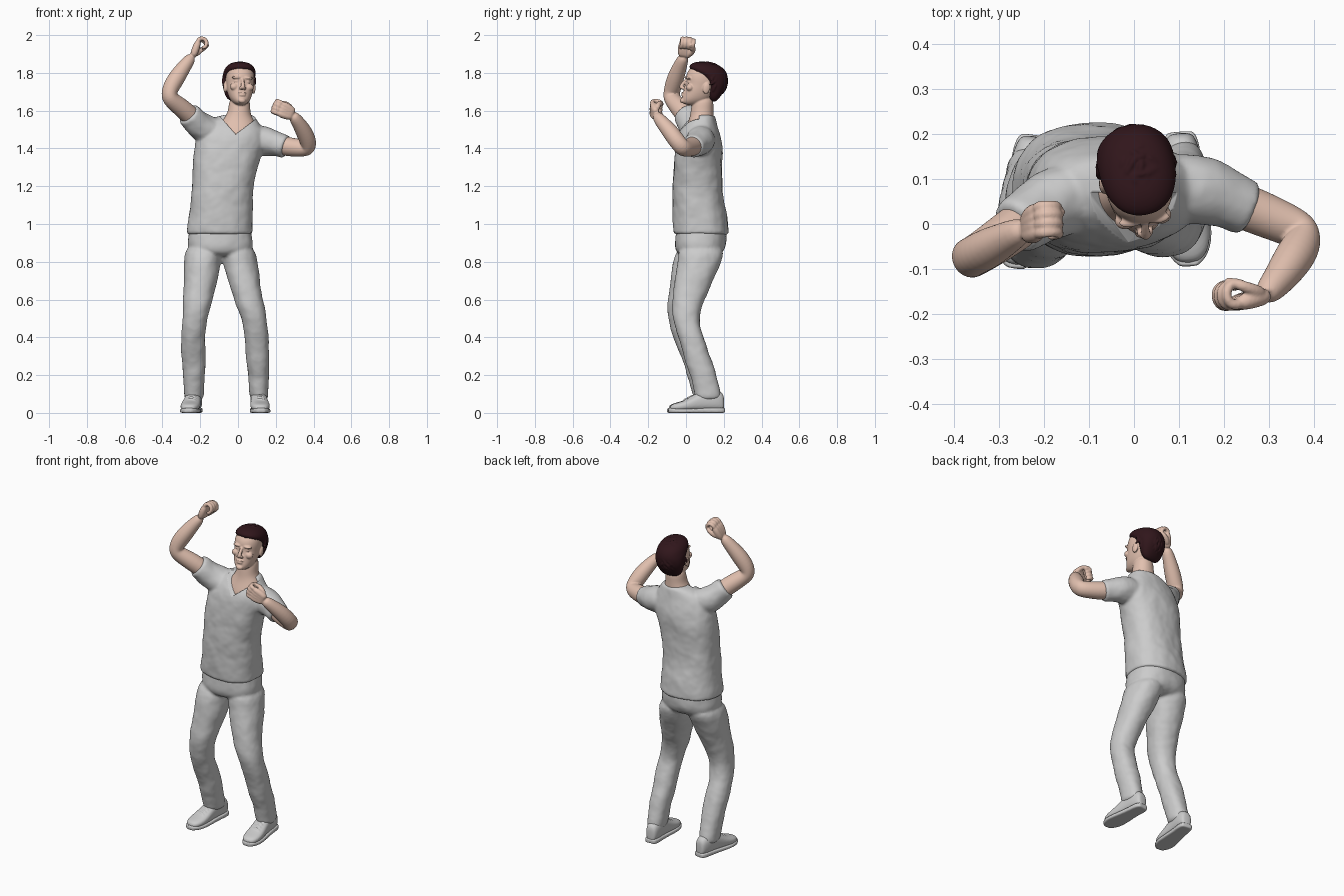
import bpy, bmesh, math, random
from math import sin, cos, pi, copysign
from mathutils import Vector, Matrix

random.seed(4)


def material(name, rgb):
    m = bpy.data.materials.new(name)
    m.diffuse_color = (*rgb, 1)
    return m


SKIN = material("skin", (0.76, 0.53, 0.43))
HAIR = material("dark_hair", (0.03, 0.008, 0.011))
FOLDS = bpy.data.textures.new("cloth_folds", 'CLOUDS')
FOLDS.noise_scale = 0.11


def loft(bm, rings):
    loops = [[bm.verts.new(p) for p in r] for r in rings]
    n = len(loops[0])
    for a, b in zip(loops, loops[1:]):
        for i in range(n):
            bm.faces.new((a[i], a[(i + 1) % n], b[(i + 1) % n], b[i]))
    bm.faces.new(loops[0][::-1])
    bm.faces.new(loops[-1])


def stack(bm, rows, M=Matrix(), p=2.4, n=28):
    """Superellipse sections; each row is x min, x max, y min, y max, z."""
    def se(v):
        return copysign(abs(v) ** (2 / p), v)
    loft(bm, [[M @ Vector(((a + b) / 2 + (b - a) / 2 * se(cos(2 * pi * i / n)),
                           (c + d) / 2 + (d - c) / 2 * se(sin(2 * pi * i / n)), z))
               for i in range(n)] for a, b, c, d, z in rows])


def tube(bm, pts, n=12):
    """Round tube through (x, y, z, radius) points."""
    P = [Vector(p[:3]) for p in pts]
    rings, old, u = [], None, None
    for i, p in enumerate(P):
        t = (P[min(i + 1, len(P) - 1)] - P[max(i - 1, 0)]).normalized()
        u = t.orthogonal().normalized() if old is None else old.rotation_difference(t) @ u
        old, v = t, t.cross(u)
        rings.append([p + (u * cos(2 * pi * k / n) + v * sin(2 * pi * k / n)) * pts[i][3] for k in range(n)])
    loft(bm, rings)


def ball(bm, c, r):
    bmesh.ops.create_icosphere(bm, subdivisions=3, radius=1,
                               matrix=Matrix.Translation(c) @ Matrix.Diagonal((*r, 1)))


def finish(bm, name, mat=None, voxel=0.008, smooth=4, folds=0.0):
    bmesh.ops.recalc_face_normals(bm, faces=bm.faces)
    me = bpy.data.meshes.new(name)
    bm.to_mesh(me)
    bm.free()
    me.polygons.foreach_set("use_smooth", [True] * len(me.polygons))
    ob = bpy.data.objects.new(name, me)
    bpy.context.collection.objects.link(ob)
    if mat:
        me.materials.append(mat)
    ob.modifiers.new("round", 'SUBSURF').levels = 2
    ob.modifiers["round"].render_levels = 2
    if voxel:
        r = ob.modifiers.new("merge", 'REMESH')
        r.mode, r.voxel_size, r.use_smooth_shade = 'VOXEL', voxel, True
    if folds:
        d = ob.modifiers.new("folds", 'DISPLACE')
        d.texture, d.strength, d.mid_level = FOLDS, folds, 0.5
    if smooth:
        s = ob.modifiers.new("relax", 'SMOOTH')
        s.factor, s.iterations = 0.5, smooth
    return ob


# shirt: trunk plus two sleeves, fused
bm = bmesh.new()
stack(bm, [(-.272, .08, -.064, .226, .94), (-.272, .081, -.066, .227, .955), (-.268, .08, -.07, .222, 1.0),
           (-.252, .076, -.07, .204, 1.1), (-.243, .08, -.07, .192, 1.2), (-.242, .1, -.066, .192, 1.3),
           (-.236, .14, -.058, .195, 1.4), (-.215, .145, -.045, .185, 1.47), (-.19, .12, -.015, .165, 1.525),
           (-.12, .09, .015, .155, 1.565), (-.08, .08, .03, .145, 1.58)])
tube(bm, [(-.08, .075, 1.47, .08), (-.18, .05, 1.5, .08), (-.225, .02, 1.54, .07), (-.26, -.006, 1.58, .064),
          (-.266, -.011, 1.586, .063)], 20)
tube(bm, [(.03, .085, 1.45, .08), (.14, .08, 1.44, .08), (.2, .058, 1.425, .068), (.25, .036, 1.41, .062),
          (.257, .033, 1.408, .061)], 20)
shirt = finish(bm, "shirt", folds=.014)

# helper that opens the v-neck
bm = bmesh.new()
vee = [(-.1, 1.575), (-.012, 1.475), (.1, 1.56), (.1, 1.7), (-.1, 1.7)]
loft(bm, [[(x, y, z) for x, z in vee] for y in (-.2, .07)])
cutter = finish(bm, "neckline_cutter", voxel=0, smooth=0)
cutter.modifiers.clear()
cutter.hide_render = True
cutter.display_type = 'WIRE'
cut = shirt.modifiers.new("neckline", 'BOOLEAN')
cut.object, cut.operation, cut.solver = cutter, 'DIFFERENCE', 'EXACT'

# trousers: hips and two bent legs; leg rows are cx, cy, z, rx, ry
right = [(-.18, .085, .9, .095, .125), (-.187, .047, .8, .1, .117), (-.2, .02, .7, .088, .1),
         (-.212, -.015, .6, .078, .083), (-.228, -.033, .5, .065, .069), (-.237, 0, .4, .064, .068),
         (-.235, .043, .3, .064, .07), (-.233, .075, .2, .06, .069), (-.235, .105, .1, .053, .068),
         (-.235, .112, .065, .051, .066)]
left = [(-.01, .085, .9, .092, .128), (.01, .072, .8, .092, .117), (.033, .042, .7, .083, .103),
        (.055, .01, .6, .077, .083), (.088, -.007, .5, .067, .068), (.099, .025, .4, .063, .068),
        (.102, .06, .3, .061, .07), (.108, .09, .2, .057, .07), (.111, .117, .1, .05, .07),
        (.112, .122, .065, .048, .068)]
bm = bmesh.new()
stack(bm, [(-.25, .065, -.05, .205, 1.02), (-.262, .075, -.055, .217, .94), (-.27, .085, -.06, .212, .88),
           (-.24, .06, -.045, .18, .82)])
for leg in (right, left):
    stack(bm, [(x - a, x + a, y - b, y + b, z) for x, y, z, a, b in leg], p=2.2)
finish(bm, "trousers", folds=.012)

# shoes: upper, laces and sole, drawn heel to toe
for side, heel, yaw in (("right", (-.222, .198, 0), -.14), ("left", (.102, .205, 0), .07)):
    M = Matrix.Translation(heel) @ Matrix.Rotation(yaw, 4, 'Z') @ Matrix.Rotation(pi / 2, 4, 'X')
    bm = bmesh.new()
    stack(bm, [(-w, w, .01, h, t) for t, w, h in (
        (.003, .02, .08), (.012, .033, .11), (.05, .042, .125), (.1, .043, .125), (.14, .045, .105),
        (.19, .051, .075), (.235, .052, .058), (.27, .043, .05), (.292, .022, .038))], M, 2.5)
    for k in range(5):
        t, h = .13 + k * .018, .114 - k * .0095
        tube(bm, [(*(M @ Vector((x, h - abs(x) * .35, t + x * .2))), .005) for x in (-.028, -.014, 0, .014, .028)], 8)
    finish(bm, side + "_shoe", voxel=.005, smooth=2)
    bm = bmesh.new()
    stack(bm, [(-w, w, 0, h, t) for t, w, h in (
        (0, .026, .026), (.004, .032, .028), (.03, .043, .028), (.1, .042, .026), (.19, .055, .022),
        (.24, .055, .022), (.275, .044, .024), (.295, .025, .026), (.3, .018, .026))], M, 6)
    finish(bm, side + "_shoe_sole", voxel=.005, smooth=1)


# bare arms with clenched fists
def arm(name, pts, d, n, s):
    bm = bmesh.new()
    tube(bm, pts, 16)
    w, d, s = Vector(pts[-1][:3]), Vector(d).normalized(), Vector(s)
    s = (s - d * s.dot(d)).normalized()
    n = d.cross(s) * copysign(1, d.cross(s).dot(Vector(n)))

    def at(a, b, c, r):
        return (*(w + d * a + n * b + s * c), r)
    for c in (-.021, -.007, .007, .021):           # palm
        tube(bm, [at(-.012, .002, c * .6, .018), at(.02, .003, c, .021), at(.05, .003, c * 1.2, .02),
                  at(.078, .004, c * 1.25, .014)])
    for i in range(4):                             # curled fingers
        c = (1.5 - i) * .0195
        k = .078 - abs(i - 1.3) * .004
        tube(bm, [at(k - .01, 0, c, .013), at(k + .018, .004, c, .0135), at(k + .026, .022, c, .0125),
                  at(k + .02, .043, c, .0125), at(k, .052, c, .012), at(k - .02, .046, c, .011),
                  at(k - .026, .03, c, .009)], 10)
    tube(bm, [at(.005, .008, .022, .015), at(.03, .022, .036, .015), at(.058, .04, .04, .0125),
              at(.076, .054, .024, .0115), at(.082, .06, .01, .009)], 10)
    finish(bm, name, SKIN, .0045, 2)


arm("right_arm", [(-.19, .045, 1.51, .05), (-.27, -.015, 1.592, .053), (-.335, -.06, 1.643, .047),
                  (-.366, -.078, 1.672, .046), (-.363, -.074, 1.71, .045), (-.325, -.055, 1.775, .047),
                  (-.28, -.03, 1.84, .037), (-.238, -.008, 1.895, .028)], (.3, .2, .9), (1, 0, 0), (0, 1, 0))
arm("left_arm", [(.16, .075, 1.435, .05), (.25, .036, 1.41, .053), (.33, .004, 1.402, .048),
                 (.372, -.018, 1.403, .046), (.377, -.038, 1.425, .045), (.352, -.08, 1.485, .046),
                 (.318, -.128, 1.54, .036), (.285, -.163, 1.583, .028)], (-.85, -.25, .4), (0, 1, 0), (.2, 0, 1))

# head and neck: skull sections, face features, ears
H = (Matrix.Translation((.01, .085, 1.735)) @ Matrix.Rotation(.15, 4, 'Z') @ Matrix.Rotation(.05, 4, 'Y')
     @ Matrix.Rotation(math.radians(-12), 4, 'X'))
bm = bmesh.new()
stack(bm, [(-w, w, f, b, z) for z, f, b, w in (
    (-.118, -.08, -.03, .018), (-.106, -.089, 0, .036), (-.085, -.091, .04, .052), (-.06, -.089, .06, .062),
    (-.03, -.09, .075, .069), (0, -.085, .085, .073), (.025, -.094, .095, .076), (.06, -.09, .098, .075),
    (.085, -.073, .09, .066), (.105, -.04, .065, .045), (.113, -.01, .04, .02))], p=2.2)
tube(bm, [(0, -.084, .02, .008), (0, -.095, 0, .009), (0, -.106, -.022, .011), (0, -.11, -.034, .012),
          (0, -.096, -.042, .009)])
ball(bm, (0, -.091, -.061), (.022, .008, .0055))
ball(bm, (0, -.09, -.073), (.019, .008, .006))
ball(bm, (0, -.086, -.102), (.02, .012, .013))
for m in (-1, 1):
    ball(bm, (m * .011, -.098, -.037), (.008, .01, .008))
    ball(bm, (m * .03, -.083, .022), (.028, .013, .008))
    ball(bm, (m * .04, -.068, -.025), (.024, .02, .02))
    ball(bm, (m * .03, -.074, .004), (.014, .012, .009))
    ball(bm, (m * .077, .015, -.01), (.009, .019, .031))
bm.transform(H)
stack(bm, [(-.11, .105, -.022, .14, 1.44), (-.105, .1, -.006, .145, 1.5), (-.09, .09, .012, .145, 1.54),
           (-.062, .069, .022, .146, 1.575), (-.05, .064, .026, .144, 1.61), (-.045, .064, .04, .148, 1.68)], p=2.1)
finish(bm, "head_and_neck", SKIN, .004, 3)

# short hair: cap with tapering locks
bm = bmesh.new()
stack(bm, [(-w, w, f, b, z) for z, f, b, w in (
    (-.075, .06, .085, .045), (-.045, .03, .106, .068), (0, .02, .122, .08), (.03, -.005, .128, .085),
    (.058, -.05, .128, .087), (.074, -.09, .124, .085), (.095, -.086, .112, .078), (.114, -.06, .09, .058),
    (.124, -.02, .05, .028))], p=2.2)
C, R = Vector((0, .02, .03)), Vector((.083, .104, .091))
for i in range(230):
    z = 1 - 1.75 * (i + .5) / 230
    a = i * 2.39996
    u = Vector((cos(a) * math.sqrt(1 - z * z), sin(a) * math.sqrt(1 - z * z), z))
    if u.y < .1 and z < .5 - u.y * .1 or u.y < .45 and z < -.2:
        continue
    p = C + Vector(u[k] * R[k] for k in range(3))
    t = Vector((random.uniform(-.5, .5), random.uniform(-.7, .3), -.6))
    t = (t - u * t.dot(u)).normalized()
    length = random.uniform(.022, .036)
    tube(bm, [(*(p - t * length * .6), .004), (*(p + u * .003), .0095),
              (*(p + t * length * .6 + u * .001), .008), (*(p + t * length * 1.1), .003)], 7)
bm.transform(H)
finish(bm, "hair", HAIR, .004, 1)
